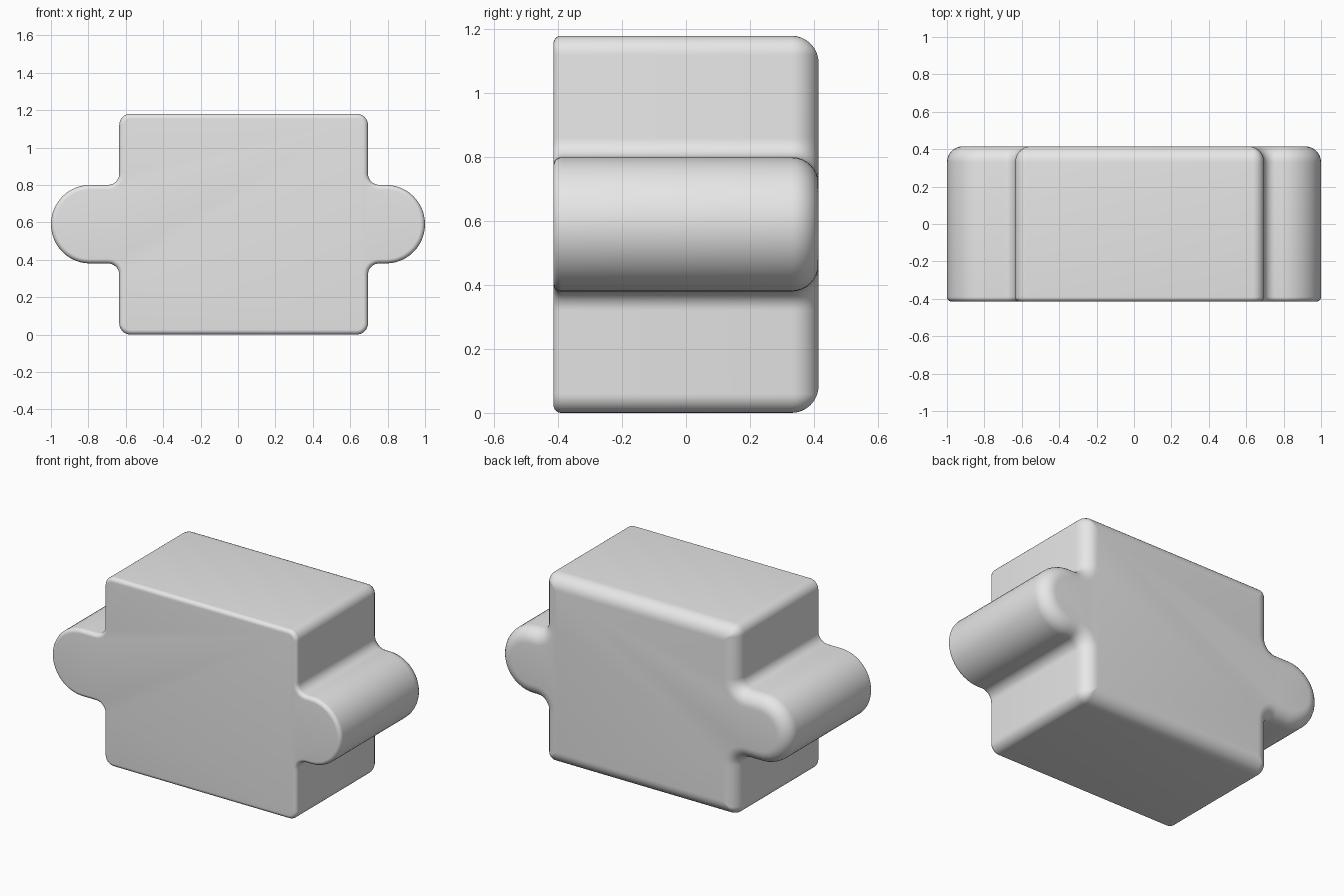
import bpy, bmesh
from math import sin, cos, pi, radians

cube = bpy.data.objects.get("Cube")
if cube:
    bpy.data.objects.remove(cube, do_unlink=True)

LEFT, RIGHT, TOP = -0.635, 0.695, 1.18
MID = TOP / 2
LOBE = 0.21          # side lobe radius
LOBE_X = 1 - LOBE
CORNER = 0.06        # corner and fillet radius
BACK = 0.415


def arc(cx, cz, r, start, end, steps=8):
    angles = [radians(start + (end - start) * i / steps) for i in range(steps + 1)]
    return [(cx + r * cos(a), cz + r * sin(a)) for a in angles]


def outline(d):
    """Outline of the body with two side lobes, inset by d."""
    r = max(CORNER - d, 0.004)
    x0, x1 = LEFT + d + r, RIGHT - d - r
    z0, z1 = d + r, TOP - d - r
    f = CORNER + d
    fx0, fx1 = LEFT - CORNER, RIGHT + CORNER
    fz0, fz1 = MID - LOBE - CORNER, MID + LOBE + CORNER
    return (arc(LOBE_X, MID, LOBE - d, -90, 90, 24)
            + arc(fx1, fz1, f, 270, 180)
            + arc(x1, z1, r, 0, 90)
            + arc(x0, z1, r, 90, 180)
            + arc(fx0, fz1, f, 0, -90)
            + arc(-LOBE_X, MID, LOBE - d, 90, 270, 24)
            + arc(fx0, fz0, f, 90, 0)
            + arc(x0, z0, r, 180, 270)
            + arc(x1, z0, r, 270, 360)
            + arc(fx1, fz0, f, 180, 90))


def rounded_edge(r, y_face, sign, steps=8):
    """Inset and depth pairs running from the flat face to the side wall."""
    return [(r * (1 - sin(t)), y_face + sign * r * (1 - cos(t)))
            for t in (pi / 2 * i / steps for i in range(steps + 1))]


# Small rounding at the front, larger rounding at the back
sections = rounded_edge(0.025, -BACK, 1) + rounded_edge(0.085, BACK, -1)[::-1]

bm = bmesh.new()
rings = [[bm.verts.new((x, y, z)) for x, z in outline(d)] for d, y in sections]
for a, b in zip(rings, rings[1:]):
    for i in range(len(a)):
        j = (i + 1) % len(a)
        bm.faces.new((a[i], a[j], b[j], b[i]))
bm.faces.new(rings[0])
bm.faces.new(rings[-1])
bmesh.ops.recalc_face_normals(bm, faces=bm.faces)
mesh = bpy.data.meshes.new("lobed_block")
bm.to_mesh(mesh)
bm.free()

block = bpy.data.objects.new("lobed_block", mesh)
bpy.context.collection.objects.link(block)

# Plain grey material
grey = bpy.data.materials.new("light_grey")
grey.use_nodes = True
colour = (0.8, 0.8, 0.8, 1)
grey.diffuse_color = colour
grey.node_tree.nodes["Principled BSDF"].inputs["Base Color"].default_value = colour
mesh.materials.append(grey)

bpy.ops.object.select_all(action='DESELECT')
block.select_set(True)
bpy.context.view_layer.objects.active = block
bpy.ops.object.shade_smooth_by_angle(angle=radians(40))
